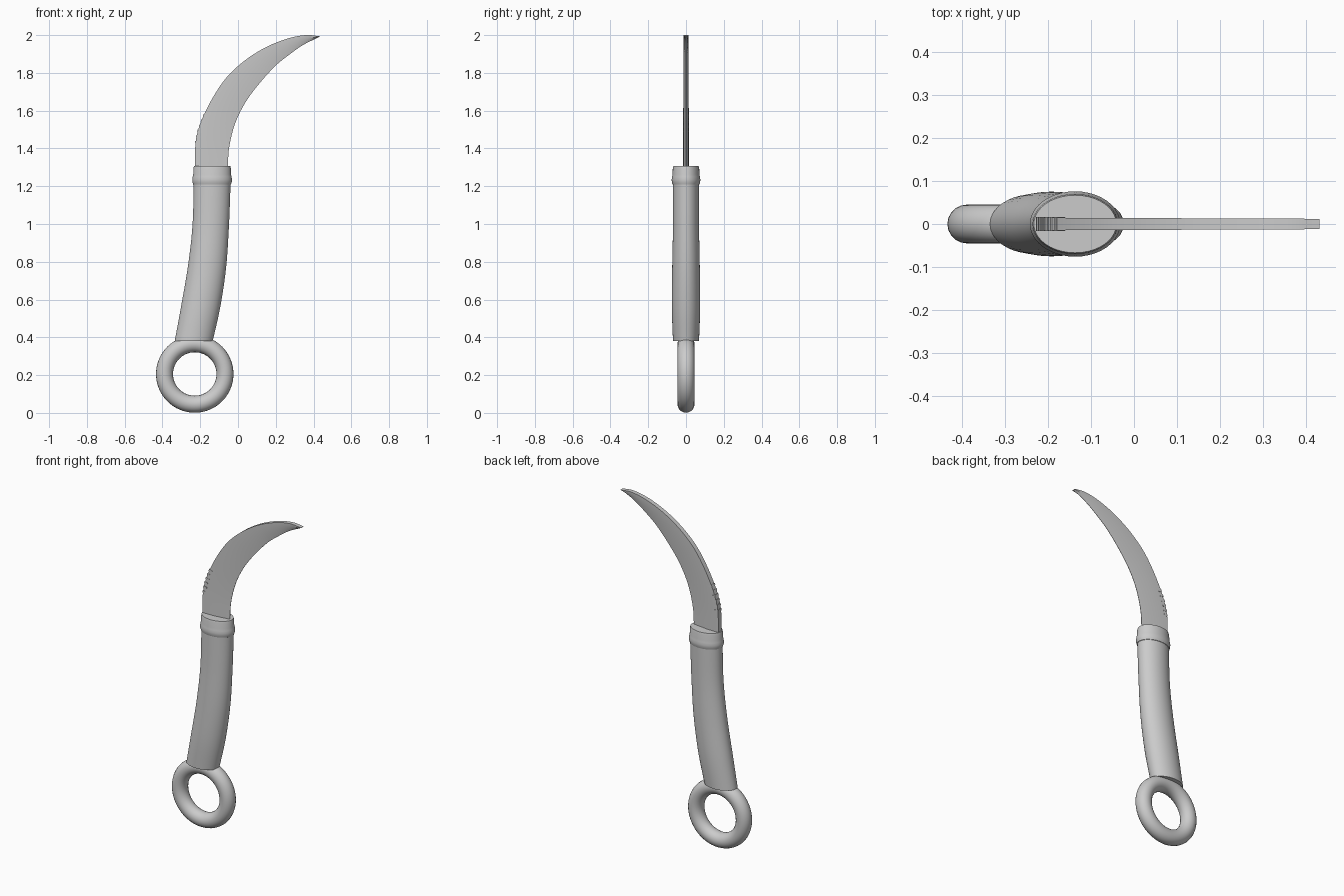
import bpy, bmesh
from math import cos, sin, pi
from mathutils import Vector

if "Cube" in bpy.data.objects:
    bpy.data.objects.remove(bpy.data.objects["Cube"], do_unlink=True)

steel = bpy.data.materials.new("grey_steel")
steel.use_nodes = True
GREY = (0.6, 0.6, 0.6, 1)
steel.diffuse_color = GREY
steel.node_tree.nodes["Principled BSDF"].inputs["Base Color"].default_value = GREY


def finish(obj, name, angle=35):
    obj.name = obj.data.name = name
    obj.data.materials.append(steel)
    bpy.ops.object.select_all(action='DESELECT')
    obj.select_set(True)
    bpy.context.view_layer.objects.active = obj
    bpy.ops.object.shade_smooth_by_angle(angle=angle * pi / 180)
    return obj


def smooth_path(points, steps=5):
    """Catmull-Rom samples through a few control points."""
    p = [Vector(q) for q in points]
    p = [2 * p[0] - p[1]] + p + [2 * p[-1] - p[-2]]
    out = []
    for a, b, c, d in zip(p, p[1:], p[2:], p[3:]):
        for i in range(steps):
            t = i / steps
            out.append(0.5 * (2 * b + (c - a) * t + (2 * a - 5 * b + 4 * c - d) * t * t
                              + (3 * b - a - 3 * c + d) * t ** 3))
    return out + [p[-2]]


def loft(name, rings, angle=35):
    """Skin a list of equal-sized closed sections and cap both ends."""
    bm = bmesh.new()
    rows = [[bm.verts.new(v) for v in ring] for ring in rings]
    n = len(rows[0])
    for lo, hi in zip(rows, rows[1:]):
        for i in range(n):
            j = (i + 1) % n
            bm.faces.new((lo[i], lo[j], hi[j], hi[i]))
    bm.faces.new(rows[0][::-1])
    bm.faces.new(rows[-1])
    bmesh.ops.remove_doubles(bm, verts=bm.verts, dist=0.0003)
    bmesh.ops.recalc_face_normals(bm, faces=bm.faces)
    mesh = bpy.data.meshes.new(name)
    bm.to_mesh(mesh)
    bm.free()
    obj = bpy.data.objects.new(name, mesh)
    bpy.context.collection.objects.link(obj)
    return finish(obj, name, angle)


def oval(left, right, depth, z, n=40):
    c, r = (left + right) / 2, (right - left) / 2
    return [(c + r * cos(2 * pi * i / n), depth * sin(2 * pi * i / n), z) for i in range(n)]


# Finger ring
bpy.ops.mesh.primitive_torus_add(major_radius=0.16, minor_radius=0.045, major_segments=64,
                                 minor_segments=20, location=(-0.229, 0, 0.206),
                                 rotation=(pi / 2, 0, 0))
finish(bpy.context.object, "finger_ring", 60)

# Grip: left edge, right edge, half depth by height
sections = [((-0.335, -0.134, 0.069), 0.38), ((-0.302, -0.094, 0.075), 0.56),
            ((-0.266, -0.063, 0.073), 0.77), ((-0.241, -0.048, 0.069), 0.99),
            ((-0.234, -0.039, 0.069), 1.22)]
edges = smooth_path([s[0] for s in sections], 6)
heights = smooth_path([(s[1], 0, 0) for s in sections], 6)
loft("grip", [oval(*e, h.x) for e, h in zip(edges, heights)])

# Collar: rounded bulge rising into a plain band
collar = [(-0.012, 1.205), (-0.003, 1.21), (0.001, 1.222), (0.002, 1.235), (0.0, 1.25),
          (-0.003, 1.263), (-0.004, 1.295), (-0.007, 1.306)]
loft("collar", [oval(-0.24 - g, -0.034 + g, 0.074 + g, z) for g, z in collar])

# Blade: thick spine, flat cheeks, bevel down to the inner edge
spine = smooth_path([(-0.228, 0, 1.29), (-0.222, 0, 1.45), (-0.175, 0, 1.59), (-0.085, 0, 1.745),
                     (0.01, 0, 1.845), (0.127, 0, 1.925), (0.25, 0, 1.978), (0.355, 0, 2.0),
                     (0.432, 0, 1.994)])
edge = smooth_path([(-0.054, 0, 1.29), (-0.047, 0, 1.405), (-0.016, 0, 1.53), (0.037, 0, 1.64),
                    (0.106, 0, 1.735), (0.196, 0, 1.835), (0.272, 0, 1.897), (0.345, 0, 1.948),
                    (0.43, 0, 1.99)])
blade = []
for i, (s, e) in enumerate(zip(spine, edge)):
    half = 0.0155 - 0.0035 * i / (len(spine) - 1)
    y = Vector((0, 1, 0))
    mid = s.lerp(e, 0.45)
    blade.append([s - y * half, mid - y * half * 0.9, e - y * 0.001,
                  e + y * 0.001, mid + y * half * 0.9, s + y * half])
loft("blade", blade, 30)

# Thumb ribs along the lower spine
for k in range(6):
    a, b = spine[4 + k], spine[5 + k]
    run = (b - a).normalized()
    out = Vector((-run.z, 0, run.x))
    centre = (a + b) / 2
    rib = []
    for t in (-0.006, 0.006):
        base = centre + run * t
        rib.append([base + out * o + Vector((0, w, 0))
                    for o, w in ((-0.02, -0.016), (0.003, -0.016), (0.003, 0.016), (-0.02, 0.016))])
    loft(f"thumb_rib_{k + 1}", rib, 20)
